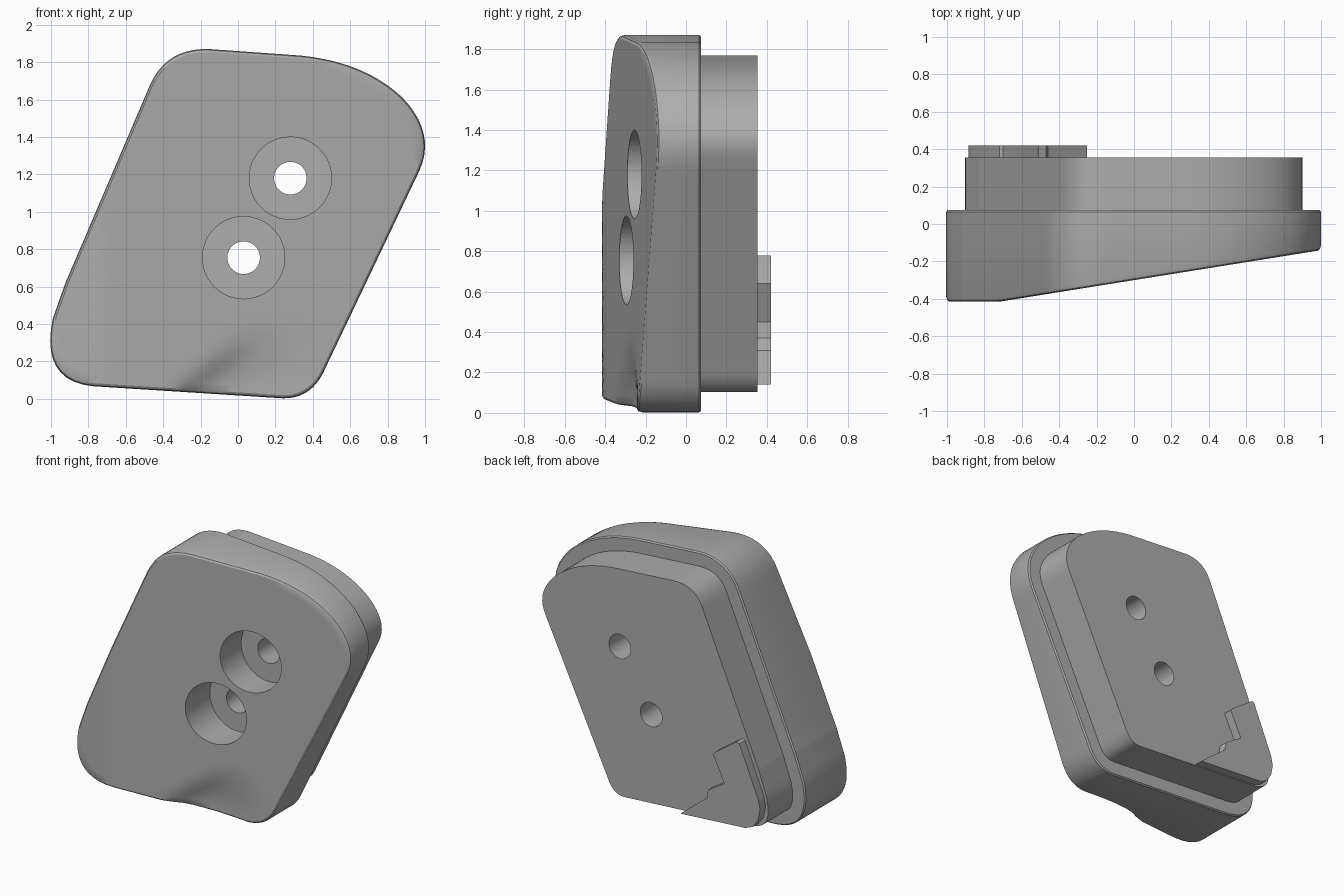
import bpy, bmesh, math
from mathutils import Vector

cube = bpy.data.objects.get("Cube")
if cube:
    bpy.data.objects.remove(cube)

grey = bpy.data.materials.new("plain_grey")
grey.use_nodes = True
colour = (0.42, 0.42, 0.42, 1)
grey.diffuse_color = colour
grey.node_tree.nodes["Principled BSDF"].inputs["Base Color"].default_value = colour


def make(name, bm):
    bmesh.ops.recalc_face_normals(bm, faces=bm.faces)
    mesh = bpy.data.meshes.new(name)
    bm.to_mesh(mesh)
    bm.free()
    mesh.materials.append(grey)
    ob = bpy.data.objects.new(name, mesh)
    bpy.context.collection.objects.link(ob)
    return ob


def loft(name, loops):
    """Skin equal-length loops of points and cap both ends."""
    bm = bmesh.new()
    rings = [[bm.verts.new(p) for p in loop] for loop in loops]
    n = len(rings[0])
    for a, b in zip(rings, rings[1:]):
        for i in range(n):
            j = (i + 1) % n
            bm.faces.new((a[i], a[j], b[j], b[i]))
    bm.faces.new(rings[0])
    bm.faces.new(rings[-1])
    return make(name, bm)


def at_depth(points, y):
    return [(p.x, y, p.y) for p in points]


# Rounded outline: each corner is a start, control and end point
corners = [
    ((-.99, .43), (-1.06, .10), (-.78, .068)),
    ((.24, .003), (.40, 0), (.47, .17)),
    ((.97, 1.22), (1.06, 1.42), (.88, 1.61)),
    ((.88, 1.61), (.68, 1.80), (.34, 1.835)),
    ((-.15, 1.87), (-.38, 1.88), (-.47, 1.68)),
    ((-.91, .65), (-.92, .63), (-.93, .60)),
]
curve = []
for corner in corners:
    a, b, c = map(Vector, corner)
    for i in range(11):
        t = i / 10
        p = a * (1 - t) ** 2 + b * 2 * t * (1 - t) + c * t * t
        if not curve or (p - curve[-1]).length > .004:
            curve.append(p)
outline = []
for p, q in zip(curve, curve[1:] + curve[:1]):
    steps = max(1, round((q - p).length / .07))
    outline += [p.lerp(q, k / steps) for k in range(steps)]


def inset(points, d):
    out = []
    for i, p in enumerate(points):
        t = (points[(i + 1) % len(points)] - points[i - 1]).normalized()
        out.append(p + Vector((-t.y, t.x)) * d)
    return out


def smooth(t):
    t = min(1, max(0, t))
    return t * t * (3 - 2 * t)


def front_y(x, z):
    """Sloped front with a soft hollow at the lower edge."""
    base = max(-.415, -.14 - .16 * (1 - x))
    d = (x + .37) * .64 - (z - .05) * .76
    hollow = smooth(d / .13) * smooth((.42 - z) / .35) * smooth((.45 - x) / .5)
    return base + .05 * hollow


# Main body: back cap, side wall, eased front edge, sloped front
centre = Vector((0, .93))
loops = [at_depth(inset(outline, .008), .075), at_depth(outline, .065)]
scales = [1, .994, .982] + [.94 - .06 * k for k in range(15)] + [.04]
for s, ease in zip(scales, [.025, .007] + [0] * len(scales)):
    ring = [centre.lerp(p, s) for p in outline]
    loops.append([(p.x, front_y(p.x, p.y) + ease, p.y) for p in ring])
body = loft("main_body", loops)

# Rear plate, stepped in from the body
rim = inset(outline, .1)
plate = loft("rear_plate", [at_depth(rim, .07), at_depth(rim, .355)])

# Stepped locating key on the rear plate
key_shape = [Vector(p) for p in (
    (-.25, .14), (-.46, .31), (-.47, .37), (-.60, .45), (-.51, .64),
    (-.53, .66), (-.70, .78), (-.72, .77), (-.87, .41), (-.885, .34),
    (-.87, .26), (-.83, .20), (-.77, .175))]
key = loft("locating_key", [at_depth(key_shape, .35), at_depth(key_shape, .42)])


def drill(target, x, z, radius, y0, y1):
    ring = [Vector((x + radius * math.cos(a), z + radius * math.sin(a)))
            for a in (math.tau * k / 48 for k in range(48))]
    cutter = loft("drill_helper", [at_depth(ring, y0), at_depth(ring, y1)])
    mod = target.modifiers.new("drill", "BOOLEAN")
    mod.operation = "DIFFERENCE"
    mod.solver = "EXACT"
    mod.object = cutter
    bpy.context.view_layer.objects.active = target
    bpy.ops.object.modifier_apply(modifier=mod.name)
    bpy.data.objects.remove(cutter)


# Counterbored bolt holes
for x, z in ((.28, 1.18), (.03, .755)):
    drill(body, x, z, .22, -.7, -.05)
    for part in (body, plate):
        drill(part, x, z, .087, -.6, .6)

# Smooth shading with sharp edges kept
bpy.ops.object.select_all(action="DESELECT")
for ob in (body, plate, key):
    ob.select_set(True)
bpy.context.view_layer.objects.active = body
bpy.ops.object.shade_smooth_by_angle(angle=math.radians(30))
